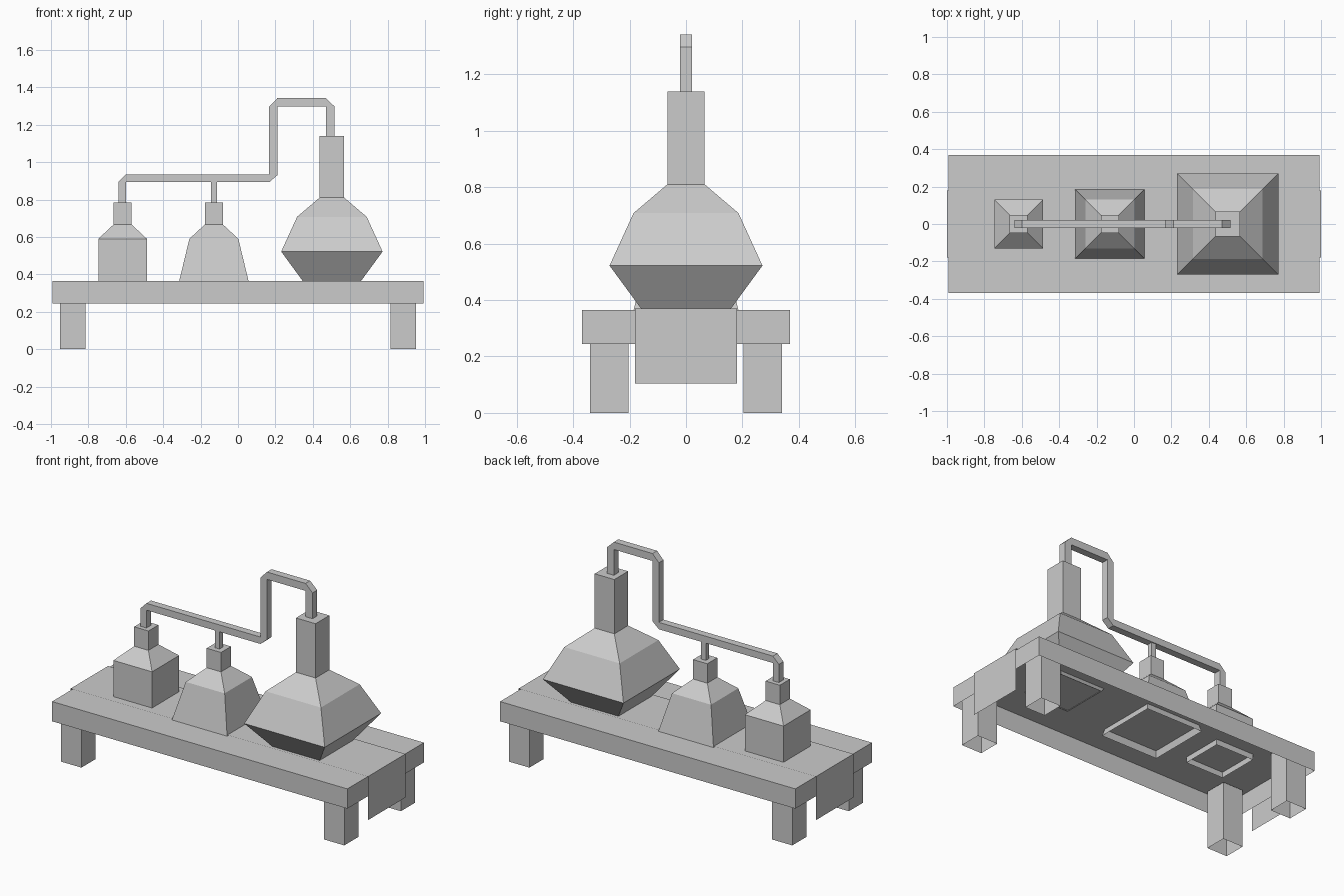
import bpy
import bmesh

cube = bpy.data.objects.get("Cube")
if cube:
    bpy.data.objects.remove(cube, do_unlink=True)

grey = bpy.data.materials.new("plain grey")
grey.use_nodes = True
colour = (0.6, 0.6, 0.6, 1)
grey.diffuse_color = colour
grey.node_tree.nodes["Principled BSDF"].inputs["Base Color"].default_value = colour


def finish(name, bm, recalc=True):
    if recalc:
        bmesh.ops.recalc_face_normals(bm, faces=bm.faces)
    mesh = bpy.data.meshes.new(name)
    bm.to_mesh(mesh)
    bm.free()
    mesh.materials.append(grey)
    obj = bpy.data.objects.new(name, mesh)
    bpy.context.collection.objects.link(obj)
    return obj


def square_stack(name, x, y, levels, cap=True):
    """Stack of rectangular rings (z, half width, half depth), open below."""
    bm = bmesh.new()
    rings = []
    for z, hx, hy in levels:
        corners = ((-hx, -hy), (hx, -hy), (hx, hy), (-hx, hy))
        rings.append([bm.verts.new((x + cx, y + cy, z)) for cx, cy in corners])
    for low, high in zip(rings, rings[1:]):
        for i in range(4):
            j = (i + 1) % 4
            bm.faces.new((low[i], low[j], high[j], high[i]))
    if cap:
        bm.faces.new(rings[-1])
    return finish(name, bm, recalc=False)


def flask(name, x, levels):
    return square_stack(name, x, 0, [(z, h, h) for z, h in levels])


# Table: hollow top and four hollow legs
TOP = 0.365
square_stack("table_top", 0, 0, [(0.245, 0.993, 0.368), (TOP, 0.993, 0.368)])
for sx, side in ((-1, "right"), (1, "left")):
    for sy, end in ((-1, "front"), (1, "back")):
        square_stack(f"{end}_{side}_leg", sx * 0.884, sy * 0.272,
                     [(0, 0.069, 0.068), (0.36, 0.069, 0.068)], cap=False)

# Cloth runner draped over both ends of the table
bm = bmesh.new()
path = ((-1, 0.105), (-1, 0.37), (1, 0.37), (1, 0.105))
rows = [[bm.verts.new((x, y, z)) for y in (-0.18, 0.18)] for x, z in path]
for a, b in zip(rows, rows[1:]):
    bm.faces.new((a[0], b[0], b[1], a[1]))
finish("cloth_runner", bm, recalc=False)

# Three flasks
flask("small_flask", -0.617, [(0.33, 0.13), (0.59, 0.13), (0.667, 0.048), (0.785, 0.048)])
flask("middle_flask", -0.129, [(0.325, 0.195), (0.59, 0.131), (0.667, 0.048), (0.785, 0.048)])
flask("large_flask", 0.502, [(0.35, 0.145), (0.522, 0.271), (0.708, 0.186),
                             (0.81, 0.066), (1.14, 0.066)])

# Connecting pipe: outline with clipped outer corners, extruded in depth
outline = [(-0.64, 0.78), (-0.64, 0.895), (-0.6, 0.935), (0.167, 0.935),
           (0.167, 1.297), (0.21, 1.342), (0.47, 1.342), (0.517, 1.297),
           (0.517, 1.13), (0.47, 1.13), (0.47, 1.297), (0.21, 1.297),
           (0.21, 0.93), (0.167, 0.893), (-0.6, 0.893), (-0.6, 0.78)]
bm = bmesh.new()
face = bm.faces.new([bm.verts.new((x, -0.022, z)) for x, z in outline])
extruded = bmesh.ops.extrude_face_region(bm, geom=[face], use_keep_orig=True)
moved = [v for v in extruded["geom"] if isinstance(v, bmesh.types.BMVert)]
bmesh.ops.translate(bm, verts=moved, vec=(0, 0.044, 0))
finish("connecting_pipe", bm)

# Short branch from the middle flask up to the pipe
square_stack("branch_pipe", -0.129, 0, [(0.78, 0.016, 0.016), (0.9, 0.016, 0.016)], cap=False)
